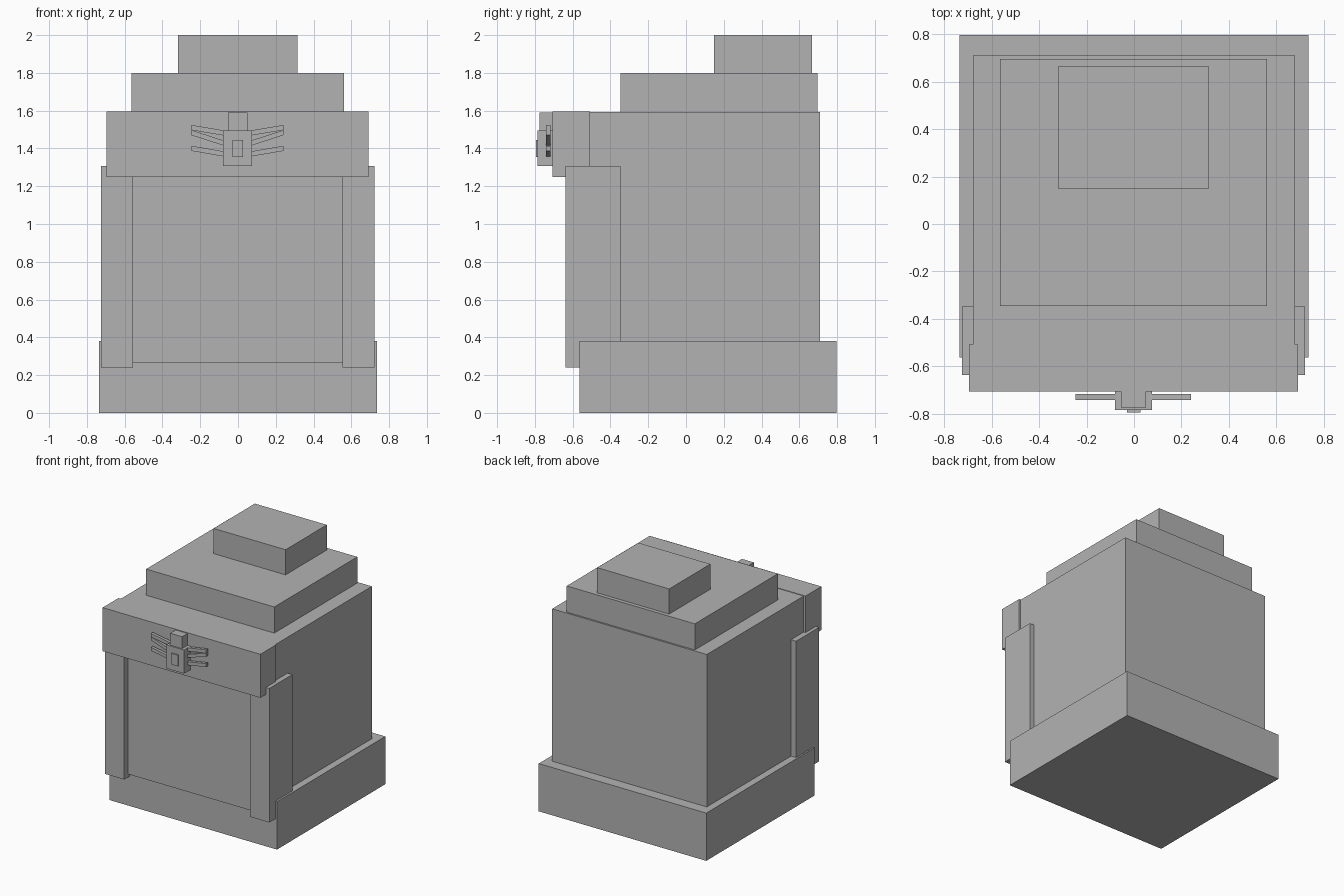
import bpy
import bmesh

cube = bpy.data.objects.get("Cube")
if cube:
    bpy.data.objects.remove(cube, do_unlink=True)

stone = bpy.data.materials.new("grey_stone")
stone.use_nodes = True
grey = (0.45, 0.45, 0.45, 1)
stone.diffuse_color = grey
stone.node_tree.nodes["Principled BSDF"].inputs["Base Color"].default_value = grey


def prism(name, outline, front, back):
    """Extrude an x-z outline from front to back along y."""
    bm = bmesh.new()
    face = bm.faces.new([bm.verts.new((x, front, z)) for x, z in outline])
    result = bmesh.ops.extrude_face_region(bm, geom=[face])
    moved = [v for v in result["geom"] if isinstance(v, bmesh.types.BMVert)]
    bmesh.ops.translate(bm, verts=moved, vec=(0, back - front, 0))
    bmesh.ops.recalc_face_normals(bm, faces=bm.faces)
    mesh = bpy.data.meshes.new(name)
    bm.to_mesh(mesh)
    bm.free()
    mesh.materials.append(stone)
    obj = bpy.data.objects.new(name, mesh)
    bpy.context.collection.objects.link(obj)
    return obj


def block(name, x, y, z):
    """Box from (min, max) ranges on each axis."""
    outline = [(x[0], z[0]), (x[1], z[0]), (x[1], z[1]), (x[0], z[1])]
    return prism(name, outline, *y)


# Main masses, from the ground up
block("plinth", (-0.737, 0.737), (-0.563, 0.798), (0, 0.38))
block("main_body", (-0.68, 0.68), (-0.59, 0.71), (0.265, 1.592))
block("lintel", (-0.696, 0.692), (-0.707, -0.508), (1.25, 1.596))
block("roof_tier", (-0.565, 0.562), (-0.347, 0.696), (1.59, 1.80))
block("roof_cap", (-0.318, 0.315), (0.148, 0.666), (1.80, 2.0))

# Corner pillars framing the front
block("right_pillar", (-0.725, -0.555), (-0.638, -0.348), (0.24, 1.306))
block("left_pillar", (0.552, 0.722), (-0.638, -0.348), (0.24, 1.306))

# Winged emblem on the lintel
block("emblem_body", (-0.08, 0.075), (-0.785, -0.70), (1.307, 1.495))
block("emblem_head", (-0.054, 0.05), (-0.775, -0.70), (1.495, 1.59))
block("emblem_chest_plate", (-0.03, 0.027), (-0.795, -0.785), (1.356, 1.444))

# Three feathers on each side: inner height, outer height
feathers = [("upper", 1.468, 1.497), ("middle", 1.414, 1.47), ("lower", 1.357, 1.387)]
for side, sign in (("left", 1), ("right", -1)):
    for level, inner, outer in feathers:
        outline = [(sign * 0.07 - 0.003, inner), (sign * 0.243 - 0.003, outer),
                   (sign * 0.243 - 0.003, outer + 0.027), (sign * 0.07 - 0.003, inner + 0.027)]
        prism(f"{side}_{level}_feather", outline, -0.742, -0.718)
